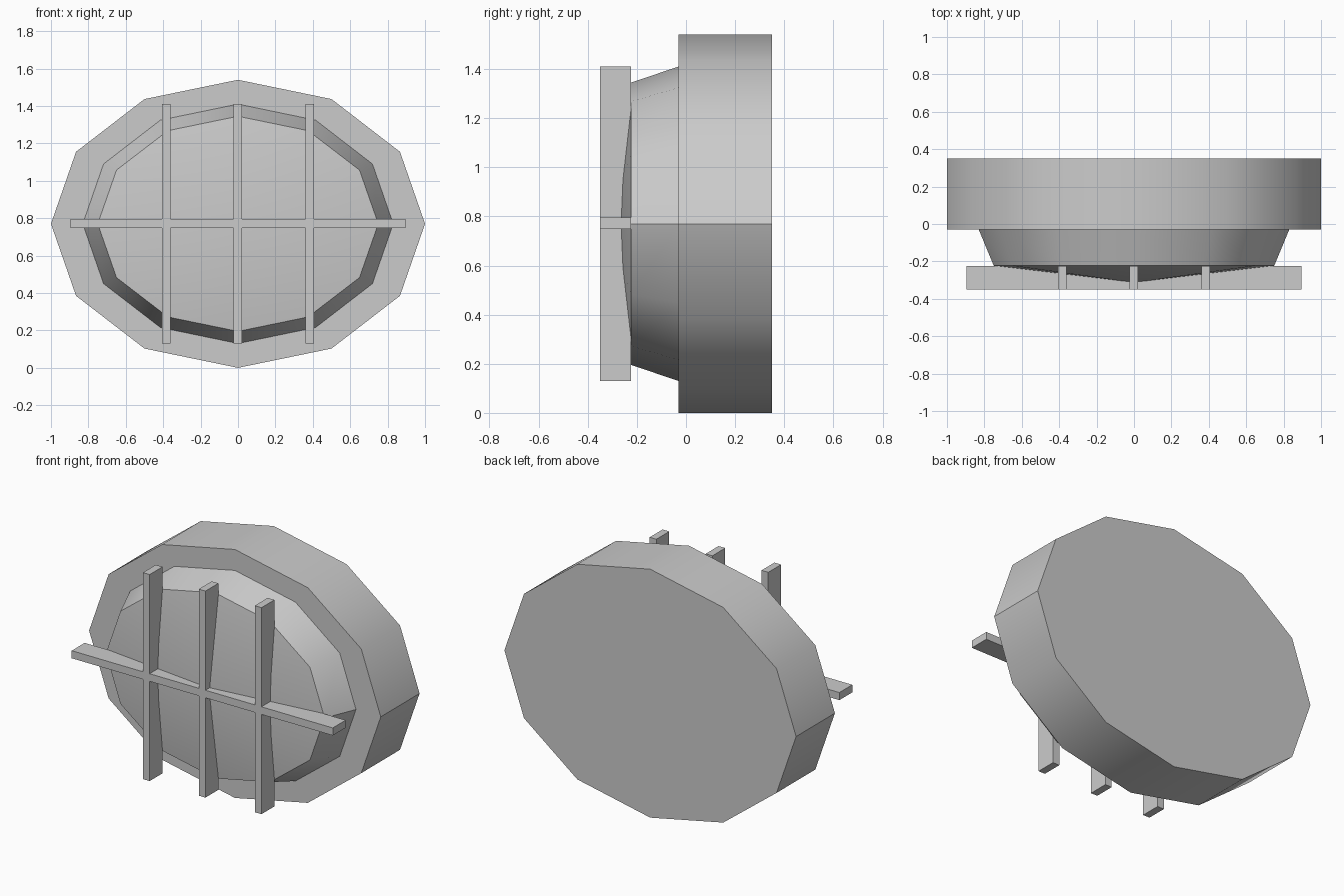
import bpy, math

if "Cube" in bpy.data.objects:
    bpy.data.objects.remove(bpy.data.objects["Cube"])

CZ = 0.77   # height of the lamp axis
SIDES = 12


def oval_loft(name, rings, apex=None):
    """Loft elliptical rings (y, rx, rz) from back to front; close the back flat,
    and close the front with a flat face or a shallow cone to apex y."""
    verts, faces = [], []
    for y, rx, rz in rings:
        for i in range(SIDES):
            a = 2 * math.pi * i / SIDES
            verts.append((rx * math.cos(a), y, CZ + rz * math.sin(a)))
    for k in range(len(rings) - 1):
        for i in range(SIDES):
            j = (i + 1) % SIDES
            a, b = k * SIDES, (k + 1) * SIDES
            faces.append((a + i, b + i, b + j, a + j))
    last = (len(rings) - 1) * SIDES
    if apex is None:
        faces.append(tuple(range(SIDES)))
        faces.append(tuple(last + i for i in reversed(range(SIDES))))
    else:
        verts.append((0, apex, CZ))
        tip = len(verts) - 1
        for i in range(SIDES):
            faces.append((last + i, tip, last + (i + 1) % SIDES))
    mesh = bpy.data.meshes.new(name)
    mesh.from_pydata(verts, [], [tuple(reversed(f)) for f in faces])
    mesh.update()
    obj = bpy.data.objects.new(name, mesh)
    bpy.context.collection.objects.link(obj)
    bpy.ops.object.select_all(action='DESELECT')
    obj.select_set(True)
    bpy.context.view_layer.objects.active = obj
    # consistent outward normals
    bpy.ops.object.mode_set(mode='EDIT')
    bpy.ops.mesh.select_all(action='SELECT')
    bpy.ops.mesh.normals_make_consistent(inside=False)
    bpy.ops.object.mode_set(mode='OBJECT')
    bpy.ops.object.shade_smooth_by_angle(angle=math.radians(35))
    return obj


def bar(name, center, size):
    bpy.ops.mesh.primitive_cube_add(size=1, location=center)
    obj = bpy.context.object
    obj.name = name
    obj.scale = size
    bpy.ops.object.transform_apply(location=False, rotation=False, scale=True)
    return obj


# Oval wall housing
oval_loft("housing", [(0.35, 1.0, 0.77), (-0.03, 1.0, 0.77)])

# Tapered lens with shallow conical front
oval_loft("lens", [(-0.03, 0.83, 0.64), (-0.223, 0.75, 0.575)], apex=-0.313)

# Guard cage bars
for label, x in (("left", -0.384), ("middle", -0.001), ("right", 0.383)):
    bar("guard_bar_" + label, (x, -0.287, CZ), (0.046, 0.126, 1.28))
bar("guard_bar_cross", (0, -0.287, 0.772), (1.79, 0.126, 0.047))
